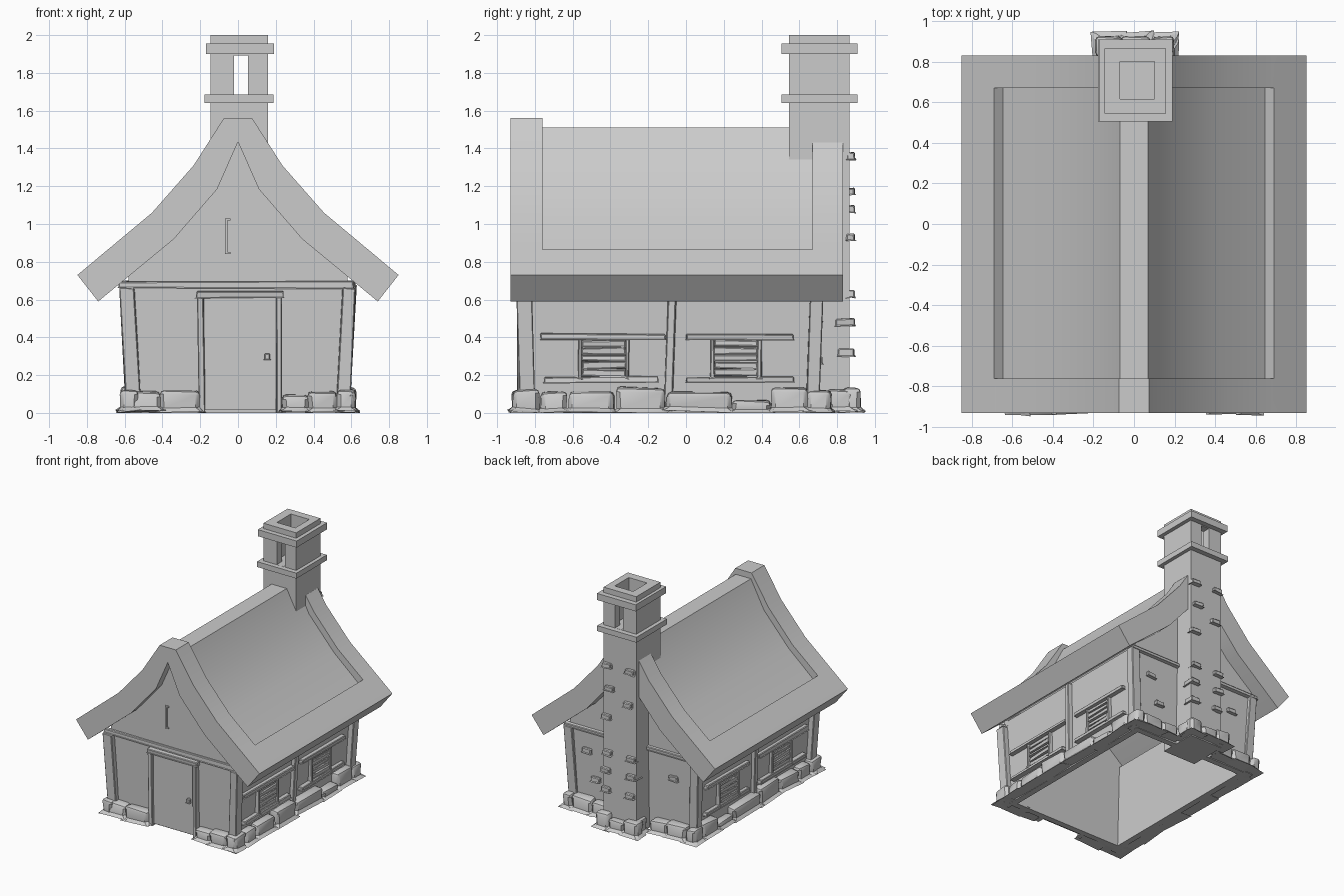
import bpy, bmesh, random
from mathutils import Vector

if "Cube" in bpy.data.objects:
    bpy.data.objects.remove(bpy.data.objects["Cube"])

random.seed(4)


def finish(name, bm, smooth=False):
    bmesh.ops.recalc_face_normals(bm, faces=bm.faces)
    me = bpy.data.meshes.new(name)
    bm.to_mesh(me)
    bm.free()
    ob = bpy.data.objects.new(name, me)
    bpy.context.collection.objects.link(ob)
    if smooth:
        bpy.ops.object.select_all(action='DESELECT')
        ob.select_set(True)
        bpy.context.view_layer.objects.active = ob
        bpy.ops.object.shade_smooth_by_angle(angle=0.6)
    return ob


def loft(name, rings, smooth=False, jit=0, bevel=0, seg=1, closed=False):
    """Skin a list of equal-length point rings, capping the ends unless closed."""
    bm = bmesh.new()
    vs = [[bm.verts.new(Vector(p) + Vector([random.uniform(-jit, jit) for _ in p])) for p in r] for r in rings]
    n = len(rings[0])
    for a, b in zip(vs, vs[1:] + vs[:1] if closed else vs[1:]):
        for i in range(n):
            j = (i + 1) % n
            bm.faces.new((a[i], a[j], b[j], b[i]))
    if not closed:
        bm.faces.new(vs[0])
        bm.faces.new(vs[-1])
    bmesh.ops.remove_doubles(bm, verts=bm.verts, dist=1e-4)
    if bevel:
        bmesh.ops.bevel(bm, geom=list(bm.edges), offset=bevel, segments=seg, profile=0.5, affect='EDGES')
    for v in bm.verts:
        v.co.z = max(v.co.z, 0)
    return finish(name, bm, smooth)


def rect(x0, x1, y0, y1, z):
    return [(x0, y0, z), (x1, y0, z), (x1, y1, z), (x0, y1, z)]


def box(name, x, y, z, lean=(0, 0), **kw):
    (x0, x1), (y0, y1) = sorted(x), sorted(y)
    dx, dy = lean
    return loft(name, [rect(x0, x1, y0, y1, z[0]), rect(x0 + dx, x1 + dx, y0 + dy, y1 + dy, z[1])], **kw)


def wood(name, x, y, z, lean=(0, 0)):
    return box(name, x, y, z, lean, jit=0.005, bevel=0.005)


def stone(x, y, h):
    return box("base_stone", x, y, (0.005, h), jit=0.009, bevel=0.022, seg=2, smooth=True)


# Roof: curved profile with raised border and recessed slopes
trim = [(.075, 1.56), (.235, 1.31), (.455, 1.06), (.68, .872), (.69, .864), (.85, .73),
        (.74, .59), (.34, .92), (.11, 1.185), (0, 1.435)]
mid = [(.07, 1.51), (.19, 1.28), (.42, 1.02), (.645, .825)] + trim[4:]


def section(half, y):
    full = half + [(-x, z) for x, z in reversed(half[:-1])]
    return [(x, y, z) for x, z in full]


loft("roof", [section(trim, -.93), section(trim, -.76), section(mid, -.76),
              section(mid, .67), section(trim, .67), section(trim, .83)], smooth=True)

# Walls: open-bottomed shell leaning slightly outward
loft("walls", [rect(-.55, .55, -.84, .69, 0), rect(-.58, .58, -.855, .705, .71),
               rect(-.53, .53, -.805, .655, .71), rect(-.50, .50, -.79, .64, 0)], closed=True)

# Gables closing the roof ends
gable = [(.58, .67), (.58, .725), (.34, .93), (.11, 1.195), (0, 1.445)]
for name, y0, y1 in (("front_gable", -.855, -.81), ("back_gable", .66, .705)):
    loft(name, [section(gable, y0), section(gable, y1)])

# Horizontal beams under the gables
wood("front_beam", (-.63, .61), (-.88, -.84), (.66, .695))
wood("back_beam", (-.62, .62), (.69, .73), (.66, .695))

# Small slot frame on the front gable
box("slot_side", (-.07, -.055), (-.865, -.85), (.84, 1.03))
for z in (.84, 1.018):
    box("slot_end", (-.07, -.04), (-.865, -.85), (z, z + .012))

# Door with frame and handle
box("door", (-.18, .20), (-.865, -.83), (.015, .615))
wood("door_jamb_left", (-.205, -.175), (-.89, -.83), (0, .63), (-.008, 0))
wood("door_jamb_right", (.20, .235), (-.89, -.83), (0, .63))
wood("door_lintel", (-.22, .24), (-.895, -.83), (.61, .642))
box("door_handle", (.14, .17), (-.885, -.86), (.28, .315), bevel=.005)

# Side timbers, windows and stones, the same on both sides
side_stones = [(-.92, -.78, .12), (-.77, -.63, .11), (-.62, -.38, .115), (-.37, -.11, .135),
               (-.10, .24, .11), (.24, .45, .065), (.45, .645, .13), (.645, .77, .12)]
for s in (-1, 1):
    # corner and middle posts
    wood("front_post", (s * .515, s * .59), (-.875, -.80), (0, .66), (s * .035, -.02))
    wood("back_post", (s * .515, s * .59), (.635, .705), (0, .68), (s * .035, .025))
    wood("middle_post", (s * .53, s * .585), (-.115, -.07), (.05, .70), (s * .03, .02))
    for a, b, top, low in ((-.57, -.30, (-.77, -.11), (-.75, -.15)), (.13, .40, (0, .57), (0, .57))):
        wood("window_top_beam", (s * .54, s * .60), top, (.387, .42))
        wood("window_low_beam", (s * .54, s * .595), low, (.16, .192))
        for y in (a, b - .022):
            wood("window_jamb", (s * .54, s * .592), (y, y + .022), (.18, .395))
        for i in range(5):
            z = .195 + i * .039
            wood("shutter_slat", (s * .55, s * .583), (a + .02, b - .02), (z, z + .034))
    for a, b, h in side_stones:
        stone((s * .53, s * .62), (a, b), h)
    # back wall stones
    for a, b, h in ((.20, .35, .11), (.35, .53, .12)):
        stone((s * a, s * b), (.66, .765), h)
    # chimney side stones
    stone((s * .13 + .01, s * .185 + .01), (.75, .88), .12)
# front stones
for a, b, h in ((-.62, -.41, .115), (-.41, -.205, .12), (.23, .37, .10), (.37, .53, .11), (.53, .62, .12)):
    stone((a, b), (-.915, -.82), h)
# chimney back stones
for a, b, h in ((-.19, -.06, .12), (-.06, .08, .10), (.08, .20, .13)):
    stone((a, b), (.83, .925), h)

# Chimney: shaft and bands
cx0, cx1 = -.145, .158
shaft = box("chimney_shaft", (cx0, cx1), (.545, .865), (0, 2))
box("chimney_low_band", (-.177, .188), (.505, .908), (1.64, 1.685))
band = box("chimney_top_band", (-.17, .19), (.505, .908), (1.90, 1.955))

# Flue and smoke slot cut out of the chimney top
flue = box("flue_cutter", (-.07, .10), (.615, .80), (1.68, 2.1))
slot = box("slot_cutter", (-.022, .052), (.4, 1.0), (1.686, 1.893))
for ob, cutters in ((shaft, (flue, slot)), (band, (flue,))):
    for c in cutters:
        m = ob.modifiers.new("cut", 'BOOLEAN')
        m.operation, m.object, m.solver = 'DIFFERENCE', c, 'EXACT'
for c in (flue, slot):
    c.hide_render = True
    c.hide_set(True)

# Protruding bricks on the chimney back and corners
for x, z, y0 in ((.115, 1.36, .85), (-.10, 1.36, .85), (.09, 1.17, .85), (-.08, 1.08, .85), (.12, .93, .85),
                 (-.11, .63, .85), (.11, .63, .85), (.125, .48, .795), (-.11, .48, .795),
                 (.125, .32, .805), (-.10, .32, .85)):
    box("chimney_brick", (x - .035, x + .045), (y0, .893), (z - .02, z + .02), jit=.004, bevel=.006)
# Loose bricks in the back wall
for x, z in ((.42, .50), (-.38, .48), (.34, .28)):
    box("wall_brick", (x - .04, x + .04), (.67, .722), (z - .02, z + .02), jit=.004, bevel=.006)
